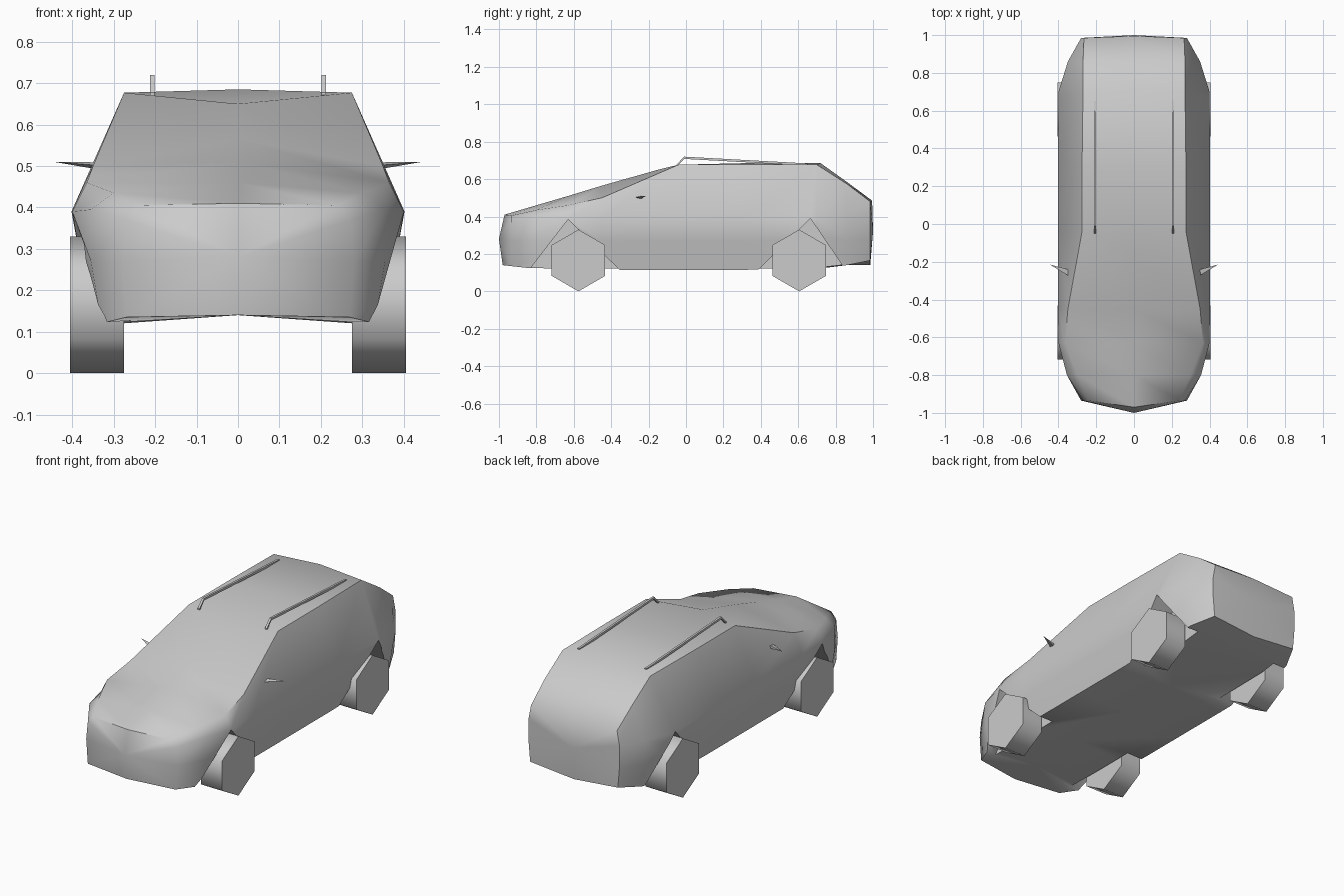
import bpy, bmesh
from math import radians
from mathutils import Matrix, Vector

if "Cube" in bpy.data.objects:
    bpy.data.objects.remove(bpy.data.objects["Cube"], do_unlink=True)

grey = bpy.data.materials.new("plain grey")
grey.use_nodes = True
grey.diffuse_color = (0.6, 0.6, 0.6, 1)
grey.node_tree.nodes["Principled BSDF"].inputs["Base Color"].default_value = (0.6, 0.6, 0.6, 1)


def make_object(name, bm):
    bmesh.ops.recalc_face_normals(bm, faces=bm.faces)
    mesh = bpy.data.meshes.new(name)
    bm.to_mesh(mesh)
    bm.free()
    mesh.materials.append(grey)
    obj = bpy.data.objects.new(name, mesh)
    bpy.context.collection.objects.link(obj)
    return obj


def select_only(obj):
    bpy.ops.object.select_all(action='DESELECT')
    obj.select_set(True)
    bpy.context.view_layer.objects.active = obj


def smooth(obj, angle):
    select_only(obj)
    bpy.ops.object.shade_smooth_by_angle(angle=radians(angle))


# Body cross-sections, nose to tail:
# y at sides, y at top centre, top z, then (x, z) of sill, flank, waist, roof edge
sections = [
    (-0.935, -0.97, 0.41, [(0.27, 0.135), (0.28, 0.27), (0.27, 0.37), (0.24, 0.405)]),
    (-0.80, -0.80, 0.46, [(0.33, 0.12), (0.355, 0.27), (0.355, 0.395), (0.30, 0.435)]),
    (-0.63, -0.63, 0.51, [(0.35, 0.115), (0.38, 0.27), (0.40, 0.39), (0.365, 0.46)]),
    (-0.45, -0.45, 0.565, [(0.35, 0.115), (0.38, 0.27), (0.402, 0.39), (0.35, 0.50)]),
    (-0.04, -0.15, 0.65, [(0.35, 0.115), (0.38, 0.27), (0.402, 0.39), (0.275, 0.677)]),
    (0.30, 0.30, 0.685, [(0.35, 0.115), (0.38, 0.27), (0.402, 0.39), (0.275, 0.677)]),
    (0.70, 0.72, 0.685, [(0.35, 0.12), (0.38, 0.27), (0.40, 0.39), (0.27, 0.677)]),
    (0.86, 0.86, 0.585, [(0.33, 0.14), (0.35, 0.27), (0.35, 0.40), (0.27, 0.575)]),
    (0.985, 0.995, 0.485, [(0.27, 0.165), (0.28, 0.28), (0.28, 0.40), (0.265, 0.48)]),
]
bm = bmesh.new()
rings = []
for i, (y, top_y, top_z, side) in enumerate(sections):
    floor_y = -0.98 if i == 0 else y
    points = [(0, floor_y, 0.14)]
    points += [(x, y, z) for x, z in side]
    points += [(0, top_y, top_z)]
    points += [(-x, y, z) for x, z in reversed(side)]
    rings.append([bm.verts.new(p) for p in points])
count = len(rings[0])
for a, b in zip(rings, rings[1:]):
    for i in range(count):
        j = (i + 1) % count
        bm.faces.new((a[i], a[j], b[j], b[i]))

# Rounded nose and tail caps
for ring, tip in ((rings[0], (0, -1, 0.28)), (rings[-1], (0, 1, 0.32))):
    centre = bm.verts.new(tip)
    for i in range(count):
        bm.faces.new((ring[i], ring[(i + 1) % count], centre))
body = make_object("car_body", bm)

# Angular wheel arches cut into both flanks
bm = bmesh.new()
arches = [[(-0.88, 0.06), (-0.63, 0.385), (-0.30, 0.06)],
          [(0.33, 0.06), (0.665, 0.39), (0.89, 0.06)]]
for side in (-1, 1):
    for arch in arches:
        inner = [bm.verts.new((side * 0.26, y, z)) for y, z in arch]
        outer = [bm.verts.new((side * 0.6, y, z)) for y, z in arch]
        bm.faces.new(inner)
        bm.faces.new(outer)
        for i in range(3):
            j = (i + 1) % 3
            bm.faces.new((inner[i], inner[j], outer[j], outer[i]))
cutter = make_object("arch_cutter", bm)
cutter.hide_render = True
cut = body.modifiers.new("wheel_arches", 'BOOLEAN')
cut.operation = 'DIFFERENCE'
cut.solver = 'EXACT'
cut.object = cutter
select_only(body)
bpy.ops.object.modifier_apply(modifier=cut.name)
bpy.data.objects.remove(cutter, do_unlink=True)
smooth(body, 55)

for side, label in ((1, "left"), (-1, "right")):
    # Six-sided wheels
    for y, end in ((-0.575, "front"), (0.605, "rear")):
        bm = bmesh.new()
        place = (Matrix.Translation((side * 0.34, y, 0.165))
                 @ Matrix.Rotation(radians(90), 4, 'Y')
                 @ Matrix.Rotation(radians(30), 4, 'Z'))
        bmesh.ops.create_cone(bm, cap_ends=True, segments=6, radius1=0.165,
                              radius2=0.165, depth=0.13, matrix=place)
        smooth(make_object(f"{end}_{label}_wheel", bm), 65)

    # Roof rail with a raised front foot
    bm = bmesh.new()
    path = [(-0.05, 0.672), (-0.01, 0.714), (0.65, 0.678)]
    loops = []
    for y, z in path:
        loops.append([bm.verts.new((side * 0.207 + dx, y, z + dz))
                      for dx, dz in ((-0.006, -0.006), (0.006, -0.006),
                                     (0.006, 0.006), (-0.006, 0.006))])
    for a, b in zip(loops, loops[1:]):
        for i in range(4):
            j = (i + 1) % 4
            bm.faces.new((a[i], a[j], b[j], b[i]))
    bm.faces.new(loops[0])
    bm.faces.new(loops[-1])
    make_object(f"{label}_roof_rail", bm)

    # Sliver-shaped door mirror
    bm = bmesh.new()
    corners = [(0.345, -0.275, 0.502), (0.35, -0.24, 0.509),
               (0.35, -0.24, 0.494), (0.445, -0.215, 0.51)]
    for x, y, z in corners:
        bm.verts.new(Vector((side * x, y, z)))
    bmesh.ops.convex_hull(bm, input=bm.verts)
    make_object(f"{label}_door_mirror", bm)
